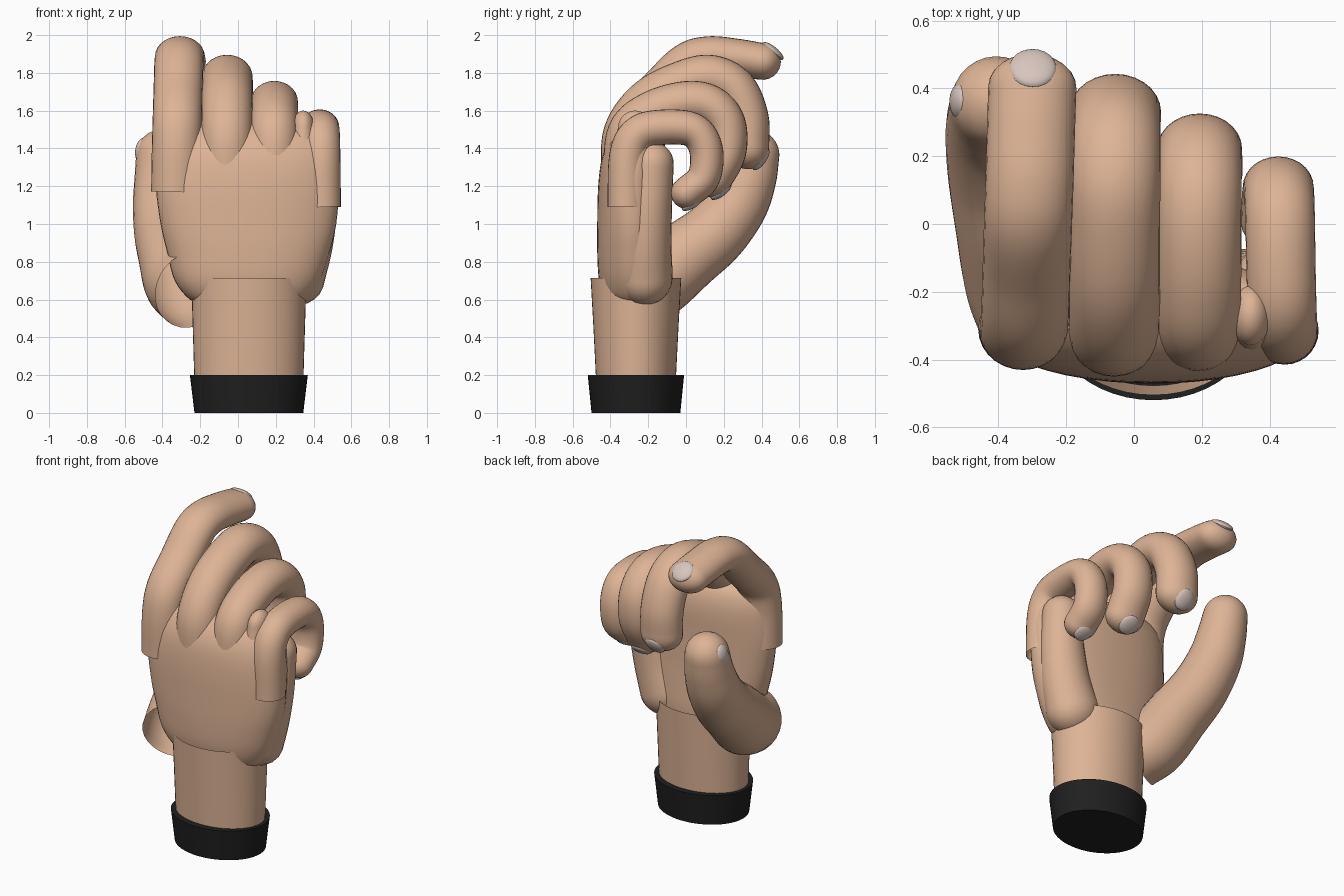
import bpy, bmesh, math
from mathutils import Vector, Matrix

if "Cube" in bpy.data.objects:
    bpy.data.objects.remove(bpy.data.objects["Cube"])


def material(name, rgb):
    m = bpy.data.materials.new(name)
    m.diffuse_color = (*rgb, 1)
    m.use_nodes = True
    m.node_tree.nodes["Principled BSDF"].inputs["Base Color"].default_value = m.diffuse_color
    return m


SKIN = material("skin", (0.73, 0.456, 0.305))
NAIL = material("nail", (0.68, 0.56, 0.51))
BLACK = material("black_cuff", (0.014, 0.014, 0.014))


def finish(name, bm, mat):
    bmesh.ops.recalc_face_normals(bm, faces=bm.faces)
    me = bpy.data.meshes.new(name)
    bm.to_mesh(me)
    bm.free()
    me.materials.append(mat)
    me.shade_smooth()
    me.set_sharp_from_angle(angle=math.radians(40))
    ob = bpy.data.objects.new(name, me)
    bpy.context.collection.objects.link(ob)
    return ob


def loft(name, rings, mat, cap_start=False, cap_end=False):
    """Skin a list of equal-length point rings."""
    bm = bmesh.new()
    rows = [[bm.verts.new(p) for p in ring] for ring in rings]
    n = len(rows[0])
    for a, b in zip(rows, rows[1:]):
        for i in range(n):
            j = (i + 1) % n
            bm.faces.new((a[i], a[j], b[j], b[i]))
    if cap_start:
        bm.faces.new(rows[0][::-1])
    if cap_end:
        bm.faces.new(rows[-1])
    return finish(name, bm, mat)


def oval(z, cx, hx, cy, hy, power=2.0, n=48):
    """Horizontal superellipse ring."""
    pts = []
    for i in range(n):
        a = 2 * math.pi * i / n
        c, s = math.cos(a), math.sin(a)
        pts.append((cx + hx * math.copysign(abs(c) ** (2 / power), c),
                    cy + hy * math.copysign(abs(s) ** (2 / power), s), z))
    return pts


def spline(points, steps=7):
    """Catmull-Rom curve through the points; works on any vector size."""
    p = [Vector(q) for q in points]
    p = [2 * p[0] - p[1]] + p + [2 * p[-1] - p[-2]]
    out = []
    for i in range(1, len(p) - 2):
        a, b, c, d = p[i - 1:i + 3]
        for k in range(steps):
            t = k / steps
            out.append(0.5 * (2 * b + (c - a) * t + (2 * a - 5 * b + 4 * c - d) * t * t
                              + (3 * b - a - 3 * c + d) * t ** 3))
    return out + [p[-2]]


def digit(name, points, side_ref, widths, depths, nail=None, round_start=False, n=28):
    """Tube along a path with a rounded tip; nail = (tilt, half width, half length)."""
    path = spline(points)
    last = len(path) - 1
    frames = []
    for i, p in enumerate(path):
        t = (path[min(i + 1, last)] - path[max(i - 1, 0)]).normalized()
        ref = Vector(side_ref)
        side = (ref - t * ref.dot(t)).normalized()
        f = i / last
        frames.append((p, t, side, side.cross(t),
                       widths[0] + (widths[1] - widths[0]) * f,
                       depths[0] + (depths[1] - depths[0]) * f))

    def ring(fr, shift=0.0, scale=1.0):
        p, t, s, o, w, d = fr
        return [p + t * shift + s * (w * scale * math.cos(a)) + o * (d * scale * math.sin(a))
                for a in (2 * math.pi * k / n for k in range(n))]

    rings = [ring(fr) for fr in frames]
    angles = [math.radians(a) for a in (15, 30, 45, 60, 72, 82, 88)]
    rings += [ring(frames[-1], frames[-1][5] * math.sin(a), math.cos(a)) for a in angles]
    if round_start:
        rings = [ring(frames[0], -frames[0][5] * math.sin(a), math.cos(a))
                 for a in reversed(angles)] + rings
    loft(name, rings, SKIN, round_start, True)

    if nail:
        p, t, s, o, w, d = frames[-1]
        tilt = math.radians(nail[0])
        up = o * math.cos(tilt) + t * math.sin(tilt)
        along = t * math.cos(tilt) - o * math.sin(tilt)
        m = Matrix((s * nail[1], along * nail[2], up * d * 0.25)).transposed().to_4x4()
        m.translation = p + up * d * 0.80 + along * 0.008
        bm = bmesh.new()
        bmesh.ops.create_uvsphere(bm, u_segments=24, v_segments=12, radius=1, matrix=m)
        finish(name + "_nail", bm, NAIL)


# Cuff and wrist
loft("cuff", [oval(0, 0.0575, 0.288, -0.265, 0.235),
              oval(0.2, 0.0575, 0.312, -0.265, 0.255)], BLACK, True, True)
loft("wrist", [oval(0.15, 0.0575, 0.288, -0.265, 0.21),
               oval(0.45, 0.0575, 0.297, -0.265, 0.225),
               oval(0.715, 0.0575, 0.305, -0.265, 0.24)], SKIN)

# Palm
palm = [(0.57, 0.05, 0.22, -0.25, 0.10), (0.60, 0.055, 0.31, -0.26, 0.165),
        (0.70, 0.05, 0.385, -0.27, 0.19), (0.85, 0.055, 0.43, -0.28, 0.19),
        (1.00, 0.055, 0.465, -0.285, 0.185), (1.20, 0.05, 0.485, -0.285, 0.18),
        (1.35, 0.05, 0.475, -0.275, 0.17), (1.45, 0.05, 0.45, -0.26, 0.14),
        (1.52, 0.05, 0.40, -0.245, 0.09), (1.55, 0.05, 0.33, -0.24, 0.03)]
# first value is the height, so it can be splined with the rest
loft("palm", [oval(*v, power=2.2) for v in spline(palm, 4)], SKIN, True, True)
digit("palm_heel", [(0.29, -0.22, 0.72), (0.35, -0.215, 0.9), (0.39, -0.20, 1.1),
                    (0.41, -0.18, 1.32)], (1, 0, 0), (0.17, 0.12), (0.15, 0.115),
      round_start=True)
digit("knuckle", [(0.345, -0.27, 1.4), (0.345, -0.27, 1.51)], (1, 0, 0),
      (0.08, 0.06), (0.11, 0.09))

# Fingers: x at base and tip, (y, z) path, widths, depths, nail
fingers = {
    "index_finger": (-0.33, -0.30, [(-0.31, 1.17), (-0.31, 1.42), (-0.27, 1.57), (-0.14, 1.71),
                                    (0.0, 1.85), (0.12, 1.89), (0.27, 1.88), (0.405, 1.86)],
                     (0.13, 0.13), (0.12, 0.097), (30, 0.07, 0.07)),
    "middle_finger": (-0.06, -0.055, [(-0.32, 1.25), (-0.31, 1.48), (-0.19, 1.65), (0.0, 1.75),
                                      (0.14, 1.775), (0.26, 1.71), (0.325, 1.56), (0.33, 1.40)],
                      (0.135, 0.135), (0.13, 0.11), (36, 0.065, 0.068)),
    "ring_finger": (0.19, 0.195, [(-0.32, 1.25), (-0.30, 1.48), (-0.18, 1.59), (0.0, 1.645),
                                  (0.13, 1.625), (0.21, 1.53), (0.215, 1.38), (0.145, 1.24)],
                    (0.125, 0.125), (0.12, 0.10), (26, 0.065, 0.065)),
    "little_finger": (0.445, 0.42, [(-0.315, 1.09), (-0.31, 1.35), (-0.26, 1.47), (-0.15, 1.51),
                                    (0.03, 1.50), (0.105, 1.40), (0.095, 1.25), (0.005, 1.165)],
                      (0.10, 0.105), (0.10, 0.085), (14, 0.056, 0.056)),
}
for name, (x0, x1, yz, widths, depths, nail) in fingers.items():
    pts = [(x0 + (x1 - x0) * i / (len(yz) - 1), y, z) for i, (y, z) in enumerate(yz)]
    digit(name, pts, (1, 0, 0), widths, depths, nail)

# Thumb, open at its base
digit("thumb", [(-0.245, -0.27, 0.655), (-0.30, -0.16, 0.70), (-0.34, 0.0, 0.83),
                (-0.375, 0.15, 0.95), (-0.395, 0.27, 1.10), (-0.40, 0.33, 1.24),
                (-0.405, 0.36, 1.365)], (0, -0.6, 0.8), (0.215, 0.135), (0.215, 0.135),
      (12, 0.055, 0.065))
